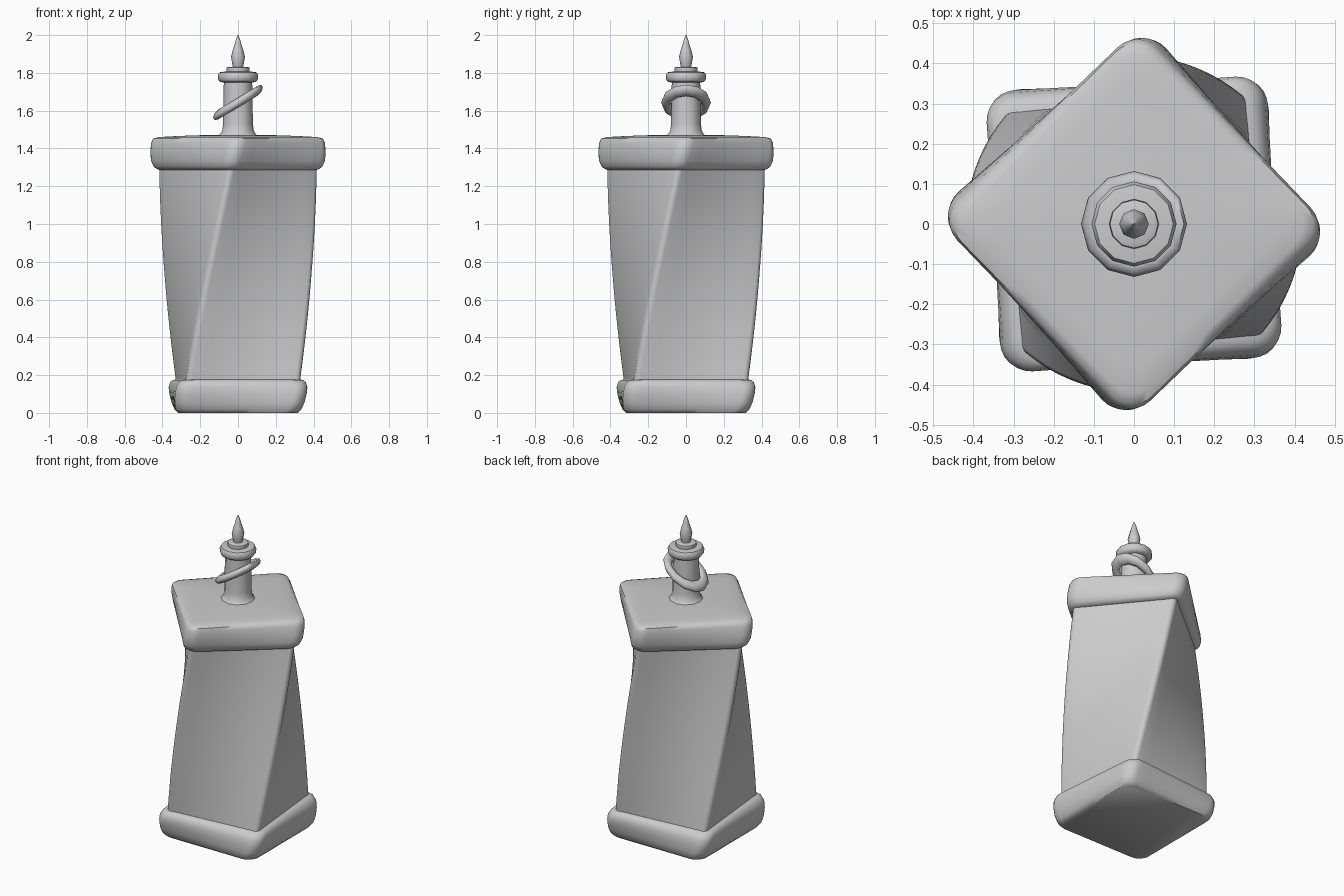
import bpy, bmesh, math

if "Cube" in bpy.data.objects:
    bpy.data.objects.remove(bpy.data.objects["Cube"])

TWIST = math.radians(45) / 1.47   # steady twist per unit height


def finish(name, bm, angle=50):
    bmesh.ops.recalc_face_normals(bm, faces=bm.faces)
    me = bpy.data.meshes.new(name)
    bm.to_mesh(me)
    bm.free()
    ob = bpy.data.objects.new(name, me)
    bpy.context.collection.objects.link(ob)
    bpy.ops.object.select_all(action='DESELECT')
    ob.select_set(True)
    bpy.context.view_layer.objects.active = ob
    bpy.ops.object.shade_smooth_by_angle(angle=math.radians(angle))
    return ob


def loft(name, loops, angle=50):
    """Skin a stack of closed point loops and cap both ends."""
    bm = bmesh.new()
    rings = [[bm.verts.new(p) for p in loop] for loop in loops]
    n = len(rings[0])
    for a, b in zip(rings, rings[1:]):
        for i in range(n):
            j = (i + 1) % n
            bm.faces.new((a[i], a[j], b[j], b[i]))
    bm.faces.new(rings[0])
    bm.faces.new(rings[-1])
    return finish(name, bm, angle)


def square(h, rc, z, arc=6, side=8):
    """Rounded square section, turned by the twist at its height."""
    pts = []
    for k in range(4):
        q = k * math.pi / 2
        c = h - rc
        corner = [(c + rc * math.cos(a), c + rc * math.sin(a))
                  for a in (math.pi / 2 * i / arc for i in range(arc + 1))]
        edge = [(c - 2 * c * i / side, h) for i in range(1, side)]
        for x, y in corner + edge:
            t = q + TWIST * z
            pts.append((x * math.cos(t) - y * math.sin(t),
                        x * math.sin(t) + y * math.cos(t), z))
    return pts


def circle(r, z, n):
    return [(r * math.cos(2 * math.pi * i / n), r * math.sin(2 * math.pi * i / n), z)
            for i in range(n)]


def lathe(name, profile, n, angle=50):
    return loft(name, [circle(r, z, n) for r, z in profile], angle)


# twisted square shaft
loft("shaft", [square(0.305, 0.03, 0.1 + 1.28 * i / 28) for i in range(29)])

# rounded bands at foot and top
foot = [(.318, 0), (.333, .018), (.344, .055), (.349, .1), (.348, .135),
        (.338, .162), (.322, .174), (.300, .178)]
loft("foot_band", [square(h, 0.07, z) for h, z in foot])
cap = [(.300, 1.284), (.322, 1.288), (.337, 1.303), (.347, 1.335), (.349, 1.38),
       (.346, 1.43), (.338, 1.452), (.318, 1.46), (.27, 1.464), (.19, 1.469), (.1, 1.472)]
loft("top_band", [square(h, 0.07, z) for h, z in cap])

# neck with a flared foot
lathe("neck", [(.105, 1.465), (.095, 1.475), (.083, 1.495), (.079, 1.53),
               (.077, 1.65), (.075, 1.76)], 12)

# collar and small disc above it
lathe("collar", [(.07, 1.748), (.095, 1.752), (.105, 1.765), (.106, 1.788),
                 (.098, 1.803), (.07, 1.807)], 12)
lathe("disc", [(.058, 1.80), (.062, 1.812), (.06, 1.828), (.05, 1.832)], 12)

# pointed tip
lathe("tip", [(.026, 1.825), (.031, 1.85), (.037, 1.885), (.028, 1.92),
              (.018, 1.95), (.012, 1.975), (.001, 2.0)], 8)

# slanted ring round the neck
bm = bmesh.new()
N, M, R, r = 12, 8, 0.106, 0.026
grid = []
for i in range(N):
    a = 2 * math.pi * i / N
    row = []
    for j in range(M):
        b = 2 * math.pi * j / M
        d = R + r * math.cos(b)
        x, y = d * math.cos(a), d * math.sin(a)
        row.append(bm.verts.new((x, y, 1.643 + r * math.sin(b) + 0.6 * x)))
    grid.append(row)
for i in range(N):
    for j in range(M):
        k, l = (i + 1) % N, (j + 1) % M
        bm.faces.new((grid[i][j], grid[k][j], grid[k][l], grid[i][l]))
finish("slanted_ring", bm, 70)
